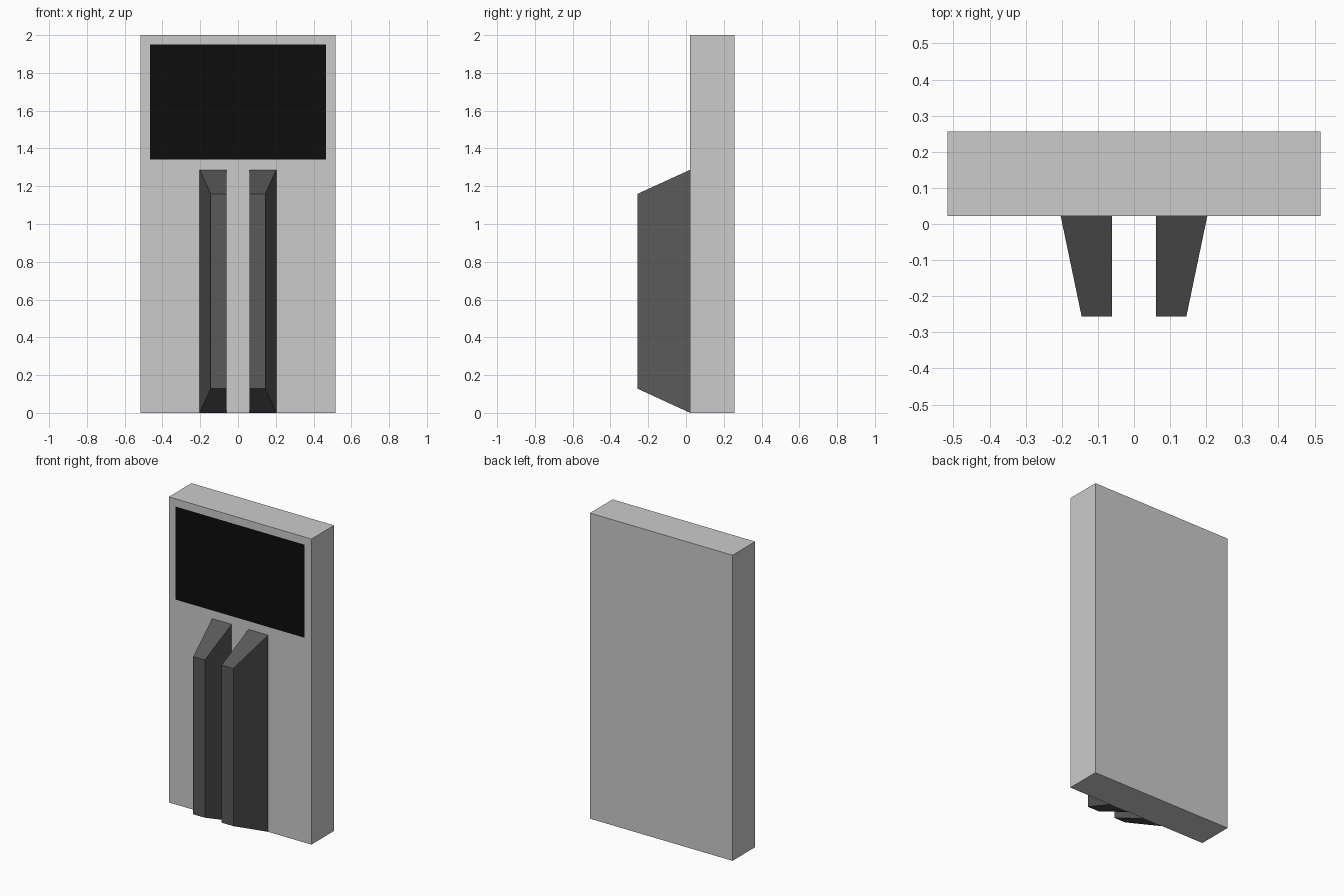
import bpy, bmesh

if "Cube" in bpy.data.objects:
    bpy.data.objects.remove(bpy.data.objects["Cube"])

FRONT, BACK, TIP = 0.022, 0.256, -0.256


def material(name, value):
    mat = bpy.data.materials.new(name)
    mat.diffuse_color = (value, value, value, 1)
    mat.use_nodes = True
    mat.node_tree.nodes["Principled BSDF"].inputs["Base Color"].default_value = mat.diffuse_color
    return mat


def loft(name, rings, mat=None):
    """Solid from two rectangles, each (x0, x1, z0, z1, y), or a flat panel from one."""
    bm = bmesh.new()
    loops = [[bm.verts.new((x, y, z)) for x, z in ((x0, z0), (x1, z0), (x1, z1), (x0, z1))]
             for x0, x1, z0, z1, y in rings]
    bm.faces.new(loops[0])
    if len(loops) == 2:
        a, b = loops
        bm.faces.new(b[::-1])
        for i in range(4):
            j = (i + 1) % 4
            bm.faces.new((a[j], a[i], b[i], b[j]))
        bmesh.ops.recalc_face_normals(bm, faces=bm.faces)
    mesh = bpy.data.meshes.new(name)
    bm.to_mesh(mesh)
    bm.free()
    obj = bpy.data.objects.new(name, mesh)
    bpy.context.collection.objects.link(obj)
    if mat:
        mesh.materials.append(mat)
    return obj


# Main slab
loft("slab_body", [(-0.516, 0.516, 0, 2, FRONT), (-0.516, 0.516, 0, 2, BACK)])

# Flat black screen on the front face
loft("screen", [(-0.466, 0.466, 1.341, 1.95, FRONT - 0.001)], material("black", 0.004))

# Pair of tapered fins: straight inner side, sloped outer side, top and bottom
fins = loft("front_fins", [(0.061, 0.145, 0.128, 1.16, TIP), (0.061, 0.203, 0, 1.287, FRONT)],
            material("dark_grey", 0.1))
fins.modifiers.new("mirror", 'MIRROR').use_mirror_merge = False
